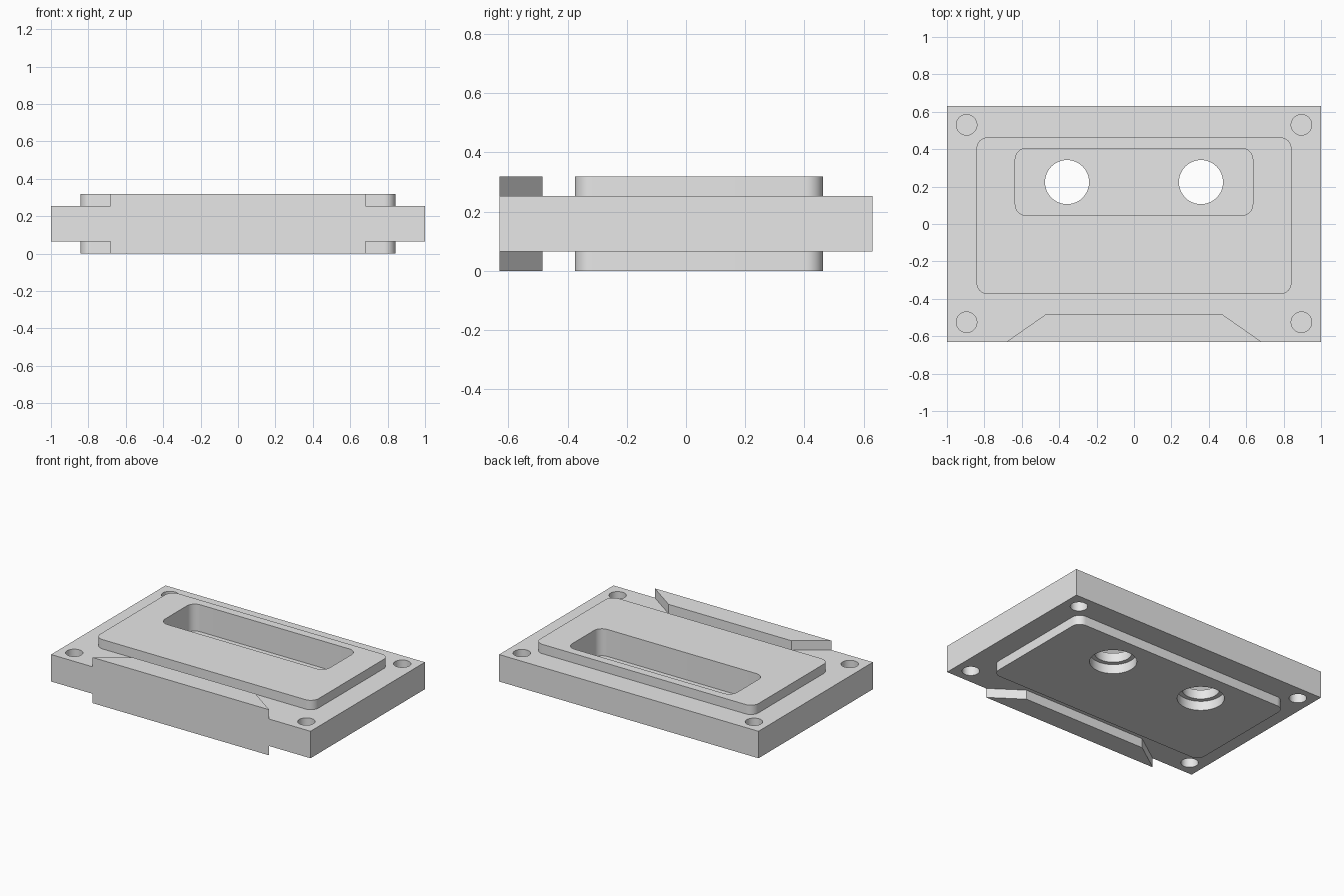
import bpy, bmesh, math

cube = bpy.data.objects.get("Cube")
if cube:
    bpy.data.objects.remove(cube, do_unlink=True)

# Heights shared by the parts
TOP, SLAB_LOW, SLAB_HIGH, FLOOR = 0.318, 0.065, 0.253, 0.13
HOLE_DEPTH = 0.065

grey = bpy.data.materials.new("light grey plastic")
grey.use_nodes = True
colour = (0.8, 0.8, 0.8, 1)
grey.diffuse_color = colour
grey.node_tree.nodes["Principled BSDF"].inputs["Base Color"].default_value = colour


def prism(name, outline, low, high):
    """Extrude a flat outline from low to high."""
    bm = bmesh.new()
    face = bm.faces.new([bm.verts.new((x, y, low)) for x, y in outline])
    new = bmesh.ops.extrude_face_region(bm, geom=[face])["geom"]
    bmesh.ops.translate(bm, vec=(0, 0, high - low),
                        verts=[v for v in new if isinstance(v, bmesh.types.BMVert)])
    bmesh.ops.recalc_face_normals(bm, faces=bm.faces)
    mesh = bpy.data.meshes.new(name)
    bm.to_mesh(mesh)
    bm.free()
    mesh.materials.append(grey)
    obj = bpy.data.objects.new(name, mesh)
    bpy.context.collection.objects.link(obj)
    return obj


def circle(cx, cy, r, n=48):
    return [(cx + r * math.cos(2 * math.pi * i / n),
             cy + r * math.sin(2 * math.pi * i / n)) for i in range(n)]


def rounded_rect(half_x, y0, y1, r, steps=10):
    points = []
    corners = [(half_x - r, y1 - r), (r - half_x, y1 - r),
               (r - half_x, y0 + r), (half_x - r, y0 + r)]
    for k, (cx, cy) in enumerate(corners):
        for i in range(steps + 1):
            a = math.pi / 2 * (k + i / steps)
            points.append((cx + r * math.cos(a), cy + r * math.sin(a)))
    return points


def combine(target, other, operation):
    """Boolean the other solid into the target, then discard it."""
    mod = target.modifiers.new(operation, 'BOOLEAN')
    mod.operation, mod.object, mod.solver = operation, other, 'EXACT'
    bpy.context.view_layer.objects.active = target
    bpy.ops.object.modifier_apply(modifier=mod.name)
    bpy.data.objects.remove(other, do_unlink=True)


# Main slab with the label panel and the thick front edge on both sides
shell = prism("cassette_shell", [(-1, -0.63), (1, -0.63), (1, 0.63), (-1, 0.63)],
              SLAB_LOW, SLAB_HIGH)
combine(shell, prism("label_panel", rounded_rect(0.842, -0.375, 0.463, 0.06), 0, TOP), 'UNION')
combine(shell, prism("front_edge", [(-0.682, -0.63), (0.682, -0.63),
                                    (0.473, -0.484), (-0.473, -0.484)], 0, TOP), 'UNION')

# Window pocket
combine(shell, prism("window_cut", rounded_rect(0.635, 0.045, 0.405, 0.06), FLOOR, TOP + 0.1),
        'DIFFERENCE')

for side in (-1, 1):
    # Reel hole, wider at the underside
    x = side * 0.358
    combine(shell, prism("reel_cut", circle(x, 0.224, 0.118), -0.1, TOP), 'DIFFERENCE')
    combine(shell, prism("reel_recess_cut", circle(x, 0.224, 0.148), -0.1, SLAB_LOW), 'DIFFERENCE')
    # Blind screw holes, top and bottom
    for y in (-0.525, 0.53):
        outline = circle(side * 0.895, y, 0.055, 32)
        combine(shell, prism("screw_cut", outline, SLAB_HIGH - HOLE_DEPTH, TOP + 0.1), 'DIFFERENCE')
        combine(shell, prism("screw_cut", outline, -0.1, SLAB_LOW + HOLE_DEPTH), 'DIFFERENCE')

# Smooth the round walls, keep hard edges
bpy.ops.object.select_all(action='DESELECT')
shell.select_set(True)
bpy.context.view_layer.objects.active = shell
bpy.ops.object.shade_smooth_by_angle(angle=math.radians(30))
